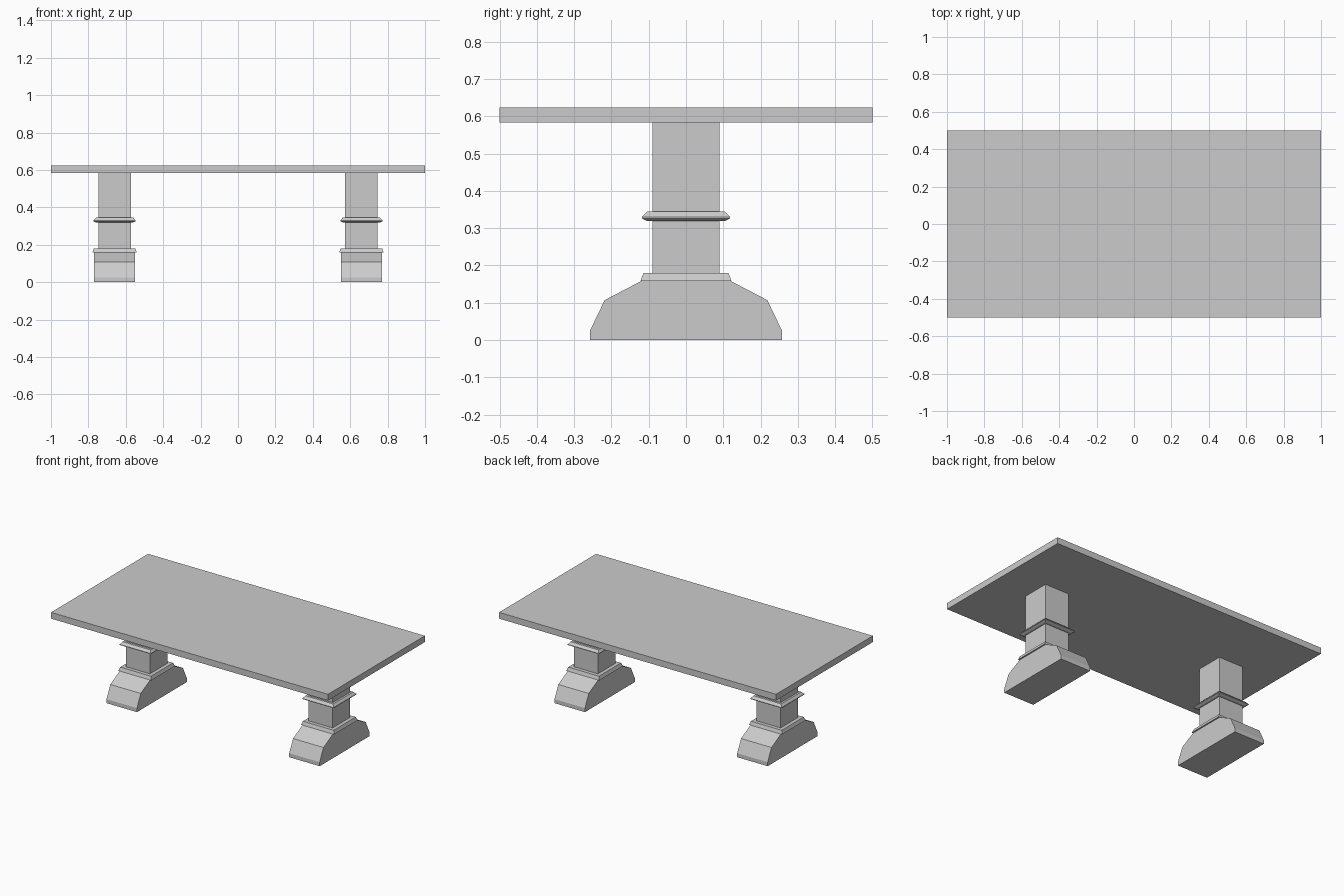
import bpy
import bmesh

cube = bpy.data.objects.get("Cube")
if cube:
    bpy.data.objects.remove(cube, do_unlink=True)

# Single stone grey for the whole table
GREY = (0.6, 0.6, 0.6, 1.0)
stone = bpy.data.materials.new("stone_grey")
stone.use_nodes = True
stone.diffuse_color = GREY
stone.node_tree.nodes["Principled BSDF"].inputs["Base Color"].default_value = GREY


def loft(name, rings, x=0.0):
    """Stack rectangles (half_x, half_y, z) into one closed flat-faced solid."""
    bm = bmesh.new()
    loops = [[bm.verts.new((x + sx * hx, sy * hy, z))
              for sx, sy in ((-1, -1), (1, -1), (1, 1), (-1, 1))]
             for hx, hy, z in rings]
    for low, high in zip(loops, loops[1:]):
        for i in range(4):
            j = (i + 1) % 4
            bm.faces.new((low[i], low[j], high[j], high[i]))
    bm.faces.new(loops[0][::-1])
    bm.faces.new(loops[-1])
    bmesh.ops.recalc_face_normals(bm, faces=bm.faces)
    mesh = bpy.data.meshes.new(name)
    bm.to_mesh(mesh)
    bm.free()
    mesh.materials.append(stone)
    obj = bpy.data.objects.new(name, mesh)
    bpy.context.collection.objects.link(obj)
    return obj


# Table top slab
loft("table_top", [(1.0, 0.5, 0.583), (1.0, 0.5, 0.624)])

# Matching pedestals: stepped foot, cap moulding, column and collar
for side, x in (("left", 0.66), ("right", -0.66)):
    loft(side + "_foot", [(0.11, 0.257, 0.0), (0.11, 0.257, 0.026),
                          (0.11, 0.218, 0.107), (0.11, 0.12, 0.158)], x)
    loft(side + "_foot_cap", [(0.119, 0.122, 0.158), (0.111, 0.114, 0.18)], x)
    loft(side + "_column", [(0.087, 0.09, 0.17), (0.087, 0.09, 0.583)], x)
    loft(side + "_collar", [(0.1, 0.104, 0.319), (0.113, 0.118, 0.326),
                            (0.113, 0.118, 0.33), (0.1, 0.104, 0.345)], x)
